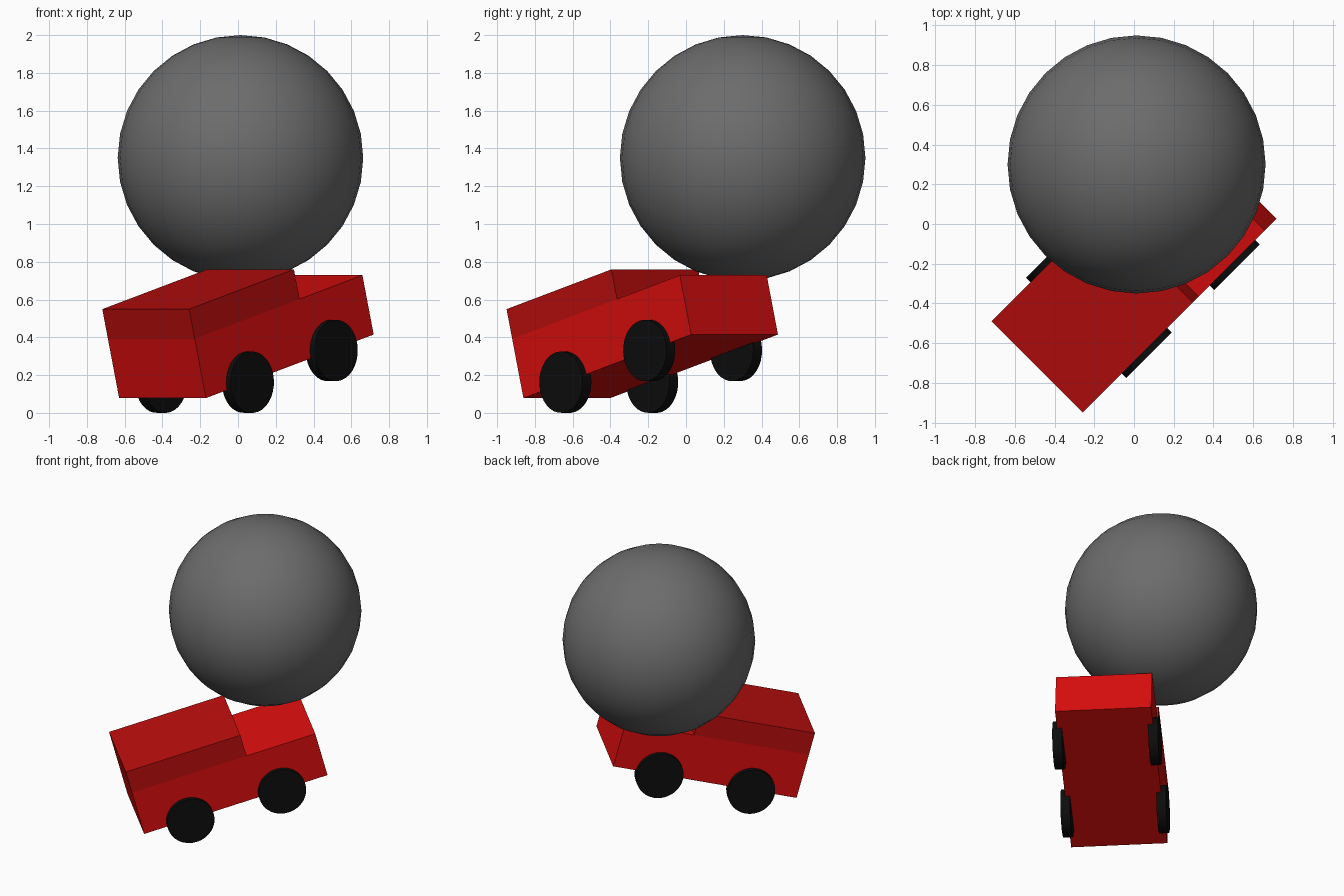
import bpy
from math import radians
from mathutils import Matrix

if "Cube" in bpy.data.objects:
    bpy.data.objects.remove(bpy.data.objects["Cube"])


def material(name, colour):
    m = bpy.data.materials.new(name)
    m.diffuse_color = (*colour, 1)
    m.use_nodes = True
    m.node_tree.nodes["Principled BSDF"].inputs["Base Color"].default_value = m.diffuse_color
    return m


RED = material("bright red", (0.70, 0.004, 0.004))
DARK_RED = material("dark red", (0.49, 0.004, 0.004))
BLACK = material("tyre black", (0.004, 0.004, 0.004))
GREY = material("dark grey", (0.15, 0.15, 0.15))

U = 0.325  # truck module: body is 4 x 2 x 1 modules
# Truck frame: local x runs to the raised tail, z up, origin at underside centre
TRUCK = (Matrix.Translation((0.0445, -0.187, 0.2466))
         @ Matrix.Rotation(radians(45), 4, 'Z')
         @ Matrix.Rotation(radians(-15), 4, 'Y'))


def finish(name, mat, local):
    ob = bpy.context.object
    ob.name = name
    ob.data.materials.append(mat)
    ob.matrix_world = TRUCK @ local
    return ob


def box(name, mat, centre, size):
    bpy.ops.mesh.primitive_cube_add(size=1)
    finish(name, mat, Matrix.Translation([c * U for c in centre])
           @ Matrix.Diagonal([s * U for s in size] + [1]))


# Truck body and the darker cab on its low end
box("truck_body", RED, (0, 0, 0.5), (4, 2, 1))
box("truck_cab", DARK_RED, (-0.75, 0, 1.25), (2.5, 2, 0.5))

# Four wheels, half sunk into the sides at the height of the underside
for end, x in (("low", -1), ("raised", 1)):
    for side, y in (("left", 1), ("right", -1)):
        bpy.ops.mesh.primitive_cylinder_add(vertices=32, radius=0.5 * U, depth=0.2 * U)
        bpy.ops.object.shade_smooth_by_angle(angle=radians(30))
        finish(f"{end}_{side}_wheel", BLACK,
               Matrix.Translation((x * U, y * U, 0)) @ Matrix.Rotation(radians(90), 4, 'X'))

# Big boulder ball resting over the truck bed
bpy.ops.mesh.primitive_uv_sphere_add(segments=32, ring_count=16, radius=2 * U,
                                     location=(0.013, 0.30, 1.35))
ball = bpy.context.object
ball.name = "ball"
ball.data.materials.append(GREY)
bpy.ops.object.shade_smooth()
